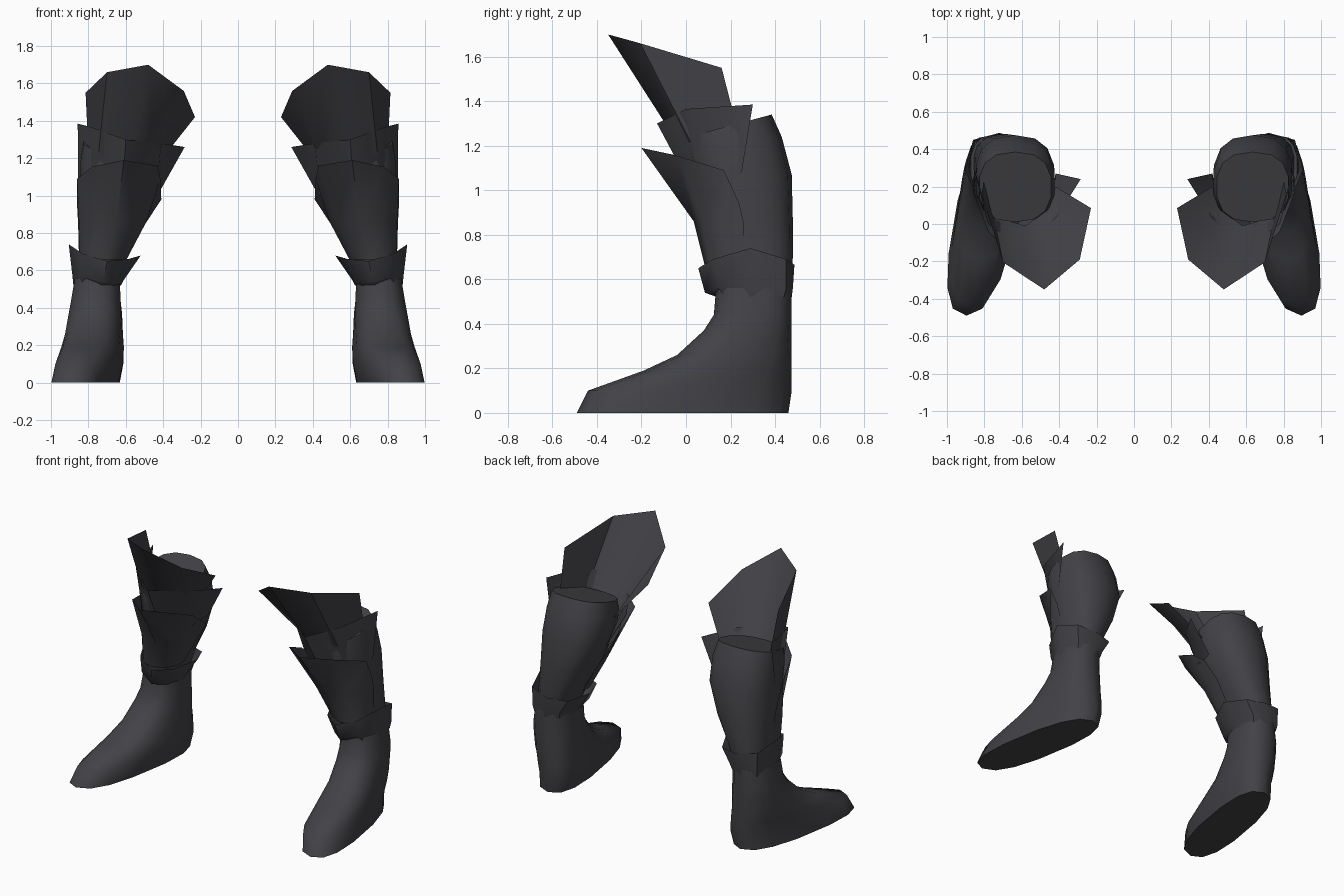
import bpy, math

mat = bpy.data.materials.new("dark_leather")
mat.diffuse_color = (0.055, 0.054, 0.062, 1)
N = 14


def ring(z, yf, yb, xl, xr, shear=0.0, tilt=0.0, p=0.8):
    """Rounded horizontal slice; shear turns the toe outward, tilt slopes it."""
    pts = []
    cy, ry, cx, rx = (yf + yb) / 2, (yb - yf) / 2, (xl + xr) / 2, (xr - xl) / 2
    for i in range(N):
        a = 2 * math.pi * i / N
        s, c = math.sin(a), -math.cos(a)
        u = math.copysign(abs(s) ** p, s)
        v = math.copysign(abs(c) ** p, c)
        pts.append((cx + rx * u - shear * v * ry, cy + ry * v, z + tilt * v))
    return pts


def loft(name, rows, closed=True, caps=False, angle=50):
    """Skin rows of points, mirrored into a left and right pair."""
    n = len(rows[0])
    verts = [p for r in rows for p in r]
    faces = []
    for r in range(len(rows) - 1):
        for i in range(n if closed else n - 1):
            j = (i + 1) % n
            faces.append((r * n + i, r * n + j, (r + 1) * n + j, (r + 1) * n + i))
    if caps:
        faces.append(tuple(reversed(range(n))))
        faces.append(tuple(range((len(rows) - 1) * n, len(rows) * n)))
    me = bpy.data.meshes.new(name)
    me.from_pydata(verts, [], faces)
    me.materials.append(mat)
    ob = bpy.data.objects.new(name, me)
    bpy.context.collection.objects.link(ob)
    bpy.context.view_layer.objects.active = ob
    ob.select_set(True)
    bpy.ops.object.shade_smooth_by_angle(angle=math.radians(angle))
    ob.select_set(False)
    ob.modifiers.new("pair", 'MIRROR').use_clip = False
    return ob


# Foot and ankle
loft("boot_foot", [
    ring(0.0, -0.49, 0.46, 0.66, 0.97, 0.17),
    ring(0.10, -0.44, 0.475, 0.635, 0.955, 0.16),
    ring(0.19, -0.19, 0.475, 0.62, 0.935, 0.13),
    ring(0.26, -0.04, 0.475, 0.62, 0.92, 0.10),
    ring(0.37, 0.08, 0.475, 0.62, 0.905, 0.05),
    ring(0.44, 0.125, 0.475, 0.625, 0.895),
    ring(0.56, 0.135, 0.475, 0.63, 0.875)], caps=True)

# Calf shaft with sloped top
loft("boot_shaft", [
    ring(0.53, 0.16, 0.465, 0.65, 0.86),
    ring(0.70, 0.12, 0.48, 0.59, 0.85),
    ring(0.86, 0.07, 0.48, 0.50, 0.85),
    ring(1.07, 0.03, 0.475, 0.425, 0.85),
    ring(1.20, 0.01, 0.43, 0.42, 0.845, 0, 0.04),
    ring(1.29, 0.01, 0.385, 0.44, 0.83, 0, 0.05)], caps=True)

# Flared ankle cuff
loft("ankle_cuff", [
    [(0.73, 0.14, 0.52), (0.83, 0.17, 0.52), (0.88, 0.29, 0.52), (0.85, 0.44, 0.52),
     (0.75, 0.475, 0.52), (0.66, 0.44, 0.52), (0.625, 0.30, 0.52), (0.66, 0.17, 0.52)],
    [(0.72, 0.085, 0.54), (0.84, 0.15, 0.57), (0.885, 0.29, 0.57), (0.855, 0.45, 0.56),
     (0.74, 0.48, 0.56), (0.65, 0.45, 0.56), (0.61, 0.30, 0.55), (0.64, 0.14, 0.55)],
    [(0.70, 0.055, 0.65), (0.83, 0.12, 0.69), (0.905, 0.29, 0.74), (0.86, 0.45, 0.69),
     (0.72, 0.487, 0.665), (0.59, 0.45, 0.66), (0.52, 0.30, 0.68), (0.59, 0.13, 0.66)]])

# Lower shin plate
loft("lower_shin_plate", [
    [(0.60, 0.27, 0.66), (0.595, 0.20, 0.66), (0.63, 0.13, 0.66), (0.71, 0.085, 0.66),
     (0.80, 0.11, 0.66), (0.845, 0.18, 0.66), (0.85, 0.26, 0.66)],
    [(0.495, 0.27, 0.85), (0.49, 0.18, 0.86), (0.53, 0.09, 0.86), (0.65, 0.035, 0.86),
     (0.78, 0.07, 0.86), (0.85, 0.16, 0.86), (0.855, 0.26, 0.85)],
    [(0.41, 0.24, 0.98), (0.415, 0.10, 1.09), (0.43, -0.06, 1.16), (0.61, -0.20, 1.19),
     (0.78, -0.04, 1.155), (0.86, 0.17, 1.09), (0.86, 0.24, 0.94)]], closed=False)

# Middle shin plate
loft("middle_shin_plate", [
    [(0.42, 0.27, 1.02), (0.44, 0.13, 1.0), (0.62, 0.03, 1.0), (0.78, 0.08, 1.0),
     (0.855, 0.25, 1.08)],
    [(0.285, 0.24, 1.26), (0.41, 0.04, 1.28), (0.60, -0.13, 1.30), (0.78, 0.0, 1.365),
     (0.857, 0.30, 1.385)]], closed=False)

# Knee plate
loft("knee_plate", [
    [(0.42, 0.20, 1.18), (0.45, 0.09, 1.18), (0.58, -0.01, 1.17), (0.75, 0.04, 1.18),
     (0.80, 0.24, 1.24)],
    [(0.23, 0.085, 1.42), (0.29, -0.19, 1.56), (0.48, -0.35, 1.70), (0.70, -0.205, 1.66),
     (0.815, 0.16, 1.55)]], closed=False)
